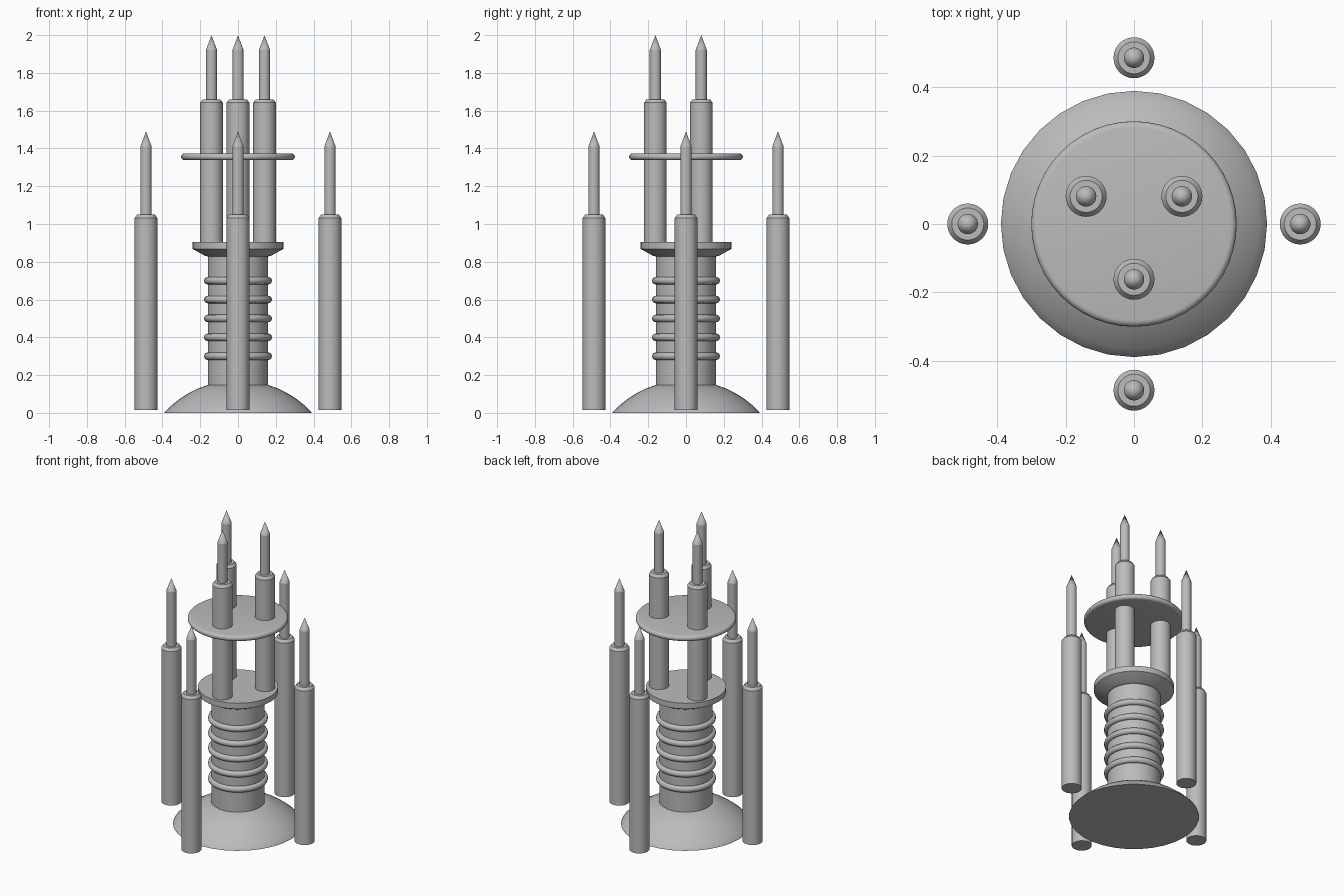
import bpy, bmesh, math

if "Cube" in bpy.data.objects:
    bpy.data.objects.remove(bpy.data.objects["Cube"])

mat = bpy.data.materials.new("light grey")
mat.diffuse_color = (0.5, 0.5, 0.5, 1)
mat.use_nodes = True
mat.node_tree.nodes["Principled BSDF"].inputs["Base Color"].default_value = mat.diffuse_color


def lathe(name, profile, loc=(0, 0, 0), segs=32, angle=35):
    """Spin an (r, z) profile around z; r = 0 makes a pole, open ends get capped."""
    bm = bmesh.new()
    rings = []
    for r, z in profile:
        n = 1 if r == 0 else segs
        rings.append([bm.verts.new((r * math.cos(2 * math.pi * i / segs),
                                    r * math.sin(2 * math.pi * i / segs), z)) for i in range(n)])
    for a, b in zip(rings, rings[1:]):
        for i in range(segs):
            j = (i + 1) % segs
            if len(b) == 1:
                bm.faces.new((a[i], a[j], b[0]))
            else:
                bm.faces.new((a[i], a[j], b[j], b[i]))
    bm.faces.new(rings[0][::-1])
    if len(rings[-1]) > 1:
        bm.faces.new(rings[-1])
    me = bpy.data.meshes.new(name)
    bm.to_mesh(me)
    bm.free()
    me.materials.append(mat)
    ob = bpy.data.objects.new(name, me)
    ob.location = loc
    bpy.context.collection.objects.link(ob)
    smooth(ob, angle)
    return ob


def smooth(ob, angle):
    bpy.ops.object.select_all(action='DESELECT')
    ob.select_set(True)
    bpy.context.view_layer.objects.active = ob
    bpy.ops.object.shade_smooth_by_angle(angle=math.radians(angle))


def spiked_rod(name, x, y, bottom, shoulder, tip):
    """Thick rod with a chamfered shoulder and a thin pointed spike."""
    lathe(name, [(0.06, bottom), (0.06, shoulder - 0.018), (0.047, shoulder)], (x, y, 0))
    lathe(name + "_spike", [(0.03, shoulder - 0.03), (0.03, tip - 0.08), (0, tip)],
          (x, y, 0), 24, 18)


# domed base: slice of a sphere
R, zc = 0.532, -0.359
dome = [(0.39, 0.0)]
for i in range(8):
    z = 0.006 + 0.144 * i / 7
    dome.append((math.sqrt(R * R - (z - zc) ** 2), z))
lathe("domed_base", dome)

# central column with ribs
lathe("column", [(0.16, 0.12), (0.16, 0.86)])
for k in range(5):
    bpy.ops.mesh.primitive_torus_add(location=(0, 0, 0.3 + 0.1 * k), major_radius=0.16,
                                     minor_radius=0.02, major_segments=32, minor_segments=12)
    rib = bpy.context.object
    rib.name = "column_rib"
    rib.data.materials.append(mat)
    smooth(rib, 60)

# flange on top of the column
lathe("flange", [(0.16, 0.828), (0.175, 0.832), (0.24, 0.868), (0.24, 0.905)], angle=25)

# round-edged plate
edge = [(0.283 + 0.018 * math.cos(t), 1.356 + 0.018 * math.sin(t))
        for t in [math.pi * (i / 8 - 0.5) for i in range(9)]]
lathe("round_plate", edge, segs=48)

# three inner rods through the plate
for deg in (30, 150, 270):
    a = math.radians(deg)
    spiked_rod("inner_rod", 0.162 * math.cos(a), 0.162 * math.sin(a), 0.89, 1.66, 2.0)

# four outer rods around the base
for k in range(4):
    a = k * math.pi / 2
    spiked_rod("outer_rod", 0.487 * math.cos(a), 0.487 * math.sin(a), 0.015, 1.05, 1.49)
